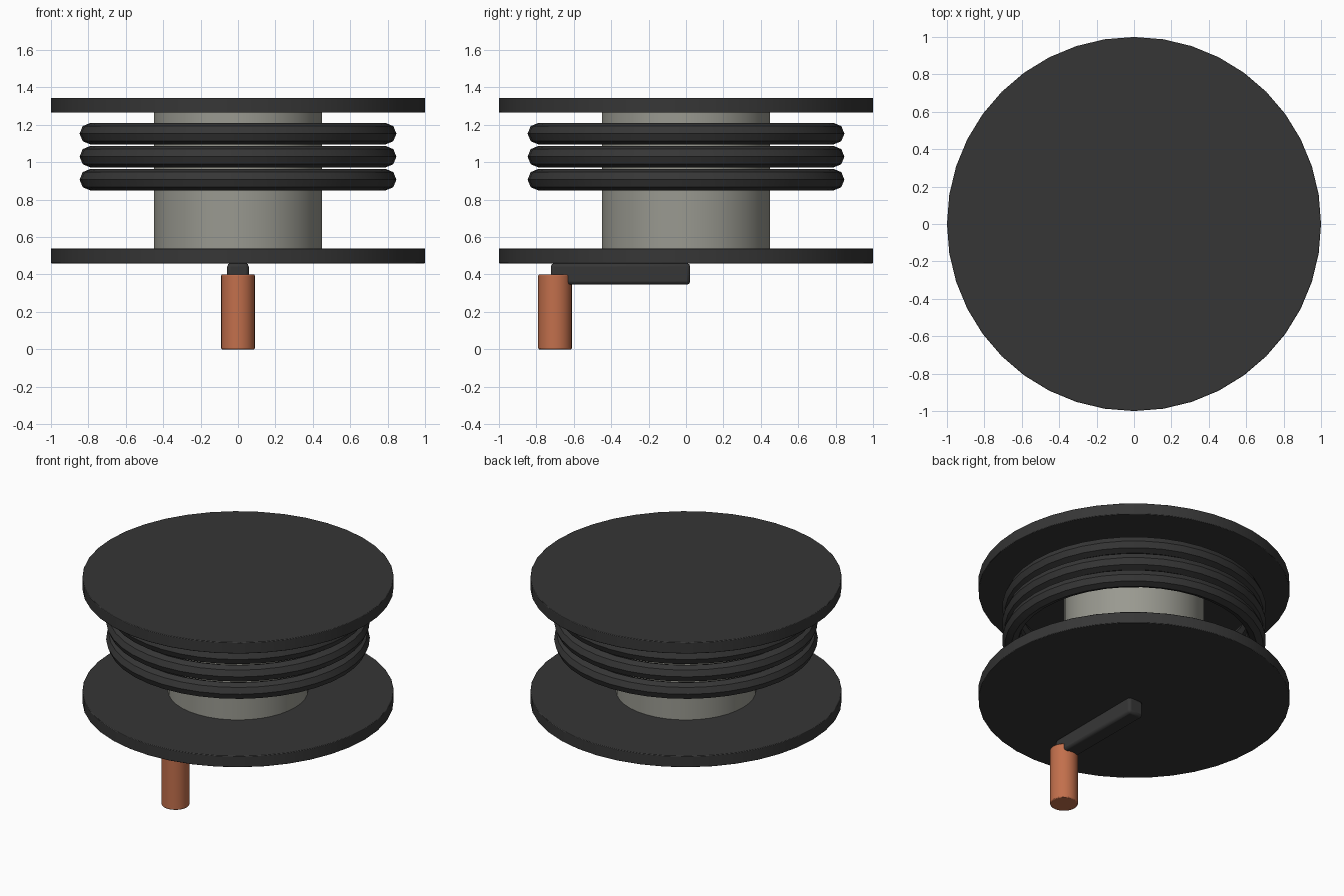
import bpy
import math

cube = bpy.data.objects.get("Cube")
if cube:
    bpy.data.objects.remove(cube, do_unlink=True)


def make_material(name, rgb):
    mat = bpy.data.materials.new(name)
    mat.use_nodes = True
    color = (*rgb, 1.0)
    mat.diffuse_color = color
    mat.node_tree.nodes["Principled BSDF"].inputs["Base Color"].default_value = color
    return mat


dark = make_material("dark grey", (0.037, 0.037, 0.037))
grey = make_material("warm grey", (0.32, 0.32, 0.28))
copper = make_material("copper brown", (0.54, 0.16, 0.072))


def finish(name, mat, bevel=0.0, segments=2):
    obj = bpy.context.object
    obj.name = name
    obj.data.materials.append(mat)
    if bevel:
        mod = obj.modifiers.new("Bevel", "BEVEL")
        mod.width = bevel
        mod.segments = segments
        mod.limit_method = "ANGLE"
    bpy.ops.object.shade_smooth_by_angle(angle=math.radians(30))
    return obj


def cylinder(name, mat, radius, bottom, top, y=0.0, sides=40, bevel=0.0):
    bpy.ops.mesh.primitive_cylinder_add(
        vertices=sides, radius=radius, depth=top - bottom,
        location=(0, y, (bottom + top) / 2))
    return finish(name, mat, bevel)


# Spool: two flanges and the hub between them
cylinder("lower_flange", dark, 1.0, 0.46, 0.54, bevel=0.004)
cylinder("upper_flange", dark, 1.0, 1.265, 1.345, bevel=0.004)
cylinder("hub", grey, 0.45, 0.53, 1.275)

# Loose coils of cable around the hub
for i in range(3):
    bpy.ops.mesh.primitive_torus_add(
        major_radius=0.79, minor_radius=0.057,
        major_segments=40, minor_segments=8,
        location=(0, 0, 0.907 + 0.123 * i))
    finish(f"cable_coil_{i + 1}", dark)

# Crank arm under the lower flange
bpy.ops.mesh.primitive_cube_add(size=1, location=(0, -0.35, 0.403))
arm = bpy.context.object
arm.scale = (0.115, 0.745, 0.115)
bpy.ops.object.transform_apply(location=False, rotation=False, scale=True)
finish("crank_arm", dark, 0.018, 2)

# Hand grip at the end of the arm
cylinder("crank_grip", copper, 0.09, 0.0, 0.4, y=-0.7, sides=24, bevel=0.006)
